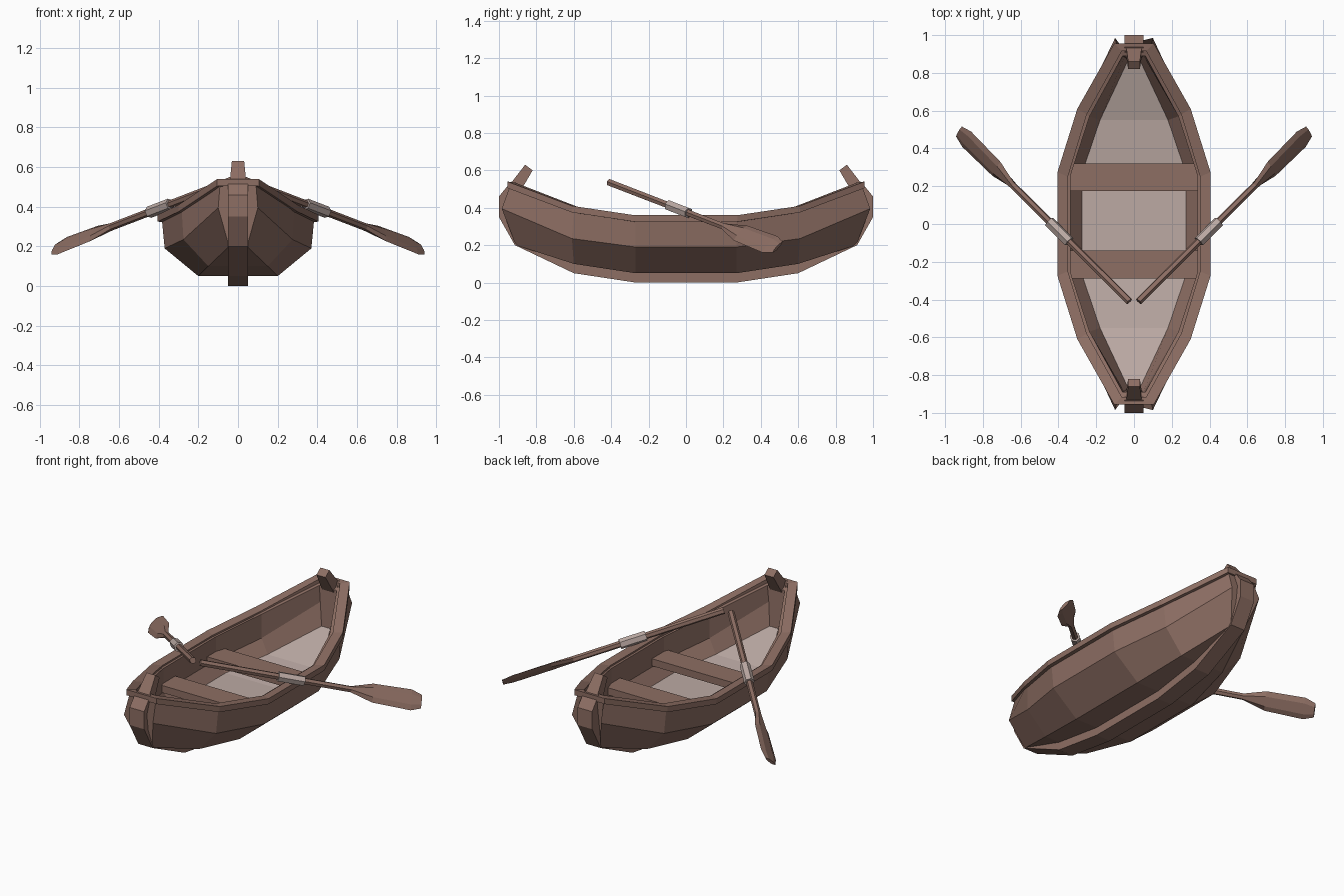
import bpy, bmesh, math
from mathutils import Vector

if "Cube" in bpy.data.objects:
    bpy.data.objects.remove(bpy.data.objects["Cube"])


def material(name, r, g, b):
    lin = [((c / 255 + 0.055) / 1.055) ** 2.4 for c in (r, g, b)]
    m = bpy.data.materials.new(name)
    m.diffuse_color = (*lin, 1)
    m.use_nodes = True
    m.node_tree.nodes["Principled BSDF"].inputs["Base Color"].default_value = m.diffuse_color
    return m


WOOD = material("brown wood", 141, 110, 99)
PALE = material("pale wood", 188, 170, 164)


def finish(bm, name, *mats):
    bmesh.ops.recalc_face_normals(bm, faces=bm.faces)
    me = bpy.data.meshes.new(name)
    bm.to_mesh(me)
    bm.free()
    for m in mats:
        me.materials.append(m)
    ob = bpy.data.objects.new(name, me)
    bpy.context.collection.objects.link(ob)
    return ob


def skin(rings, closed=False):
    """Join equal-sized closed rings with quads; returns bmesh and vertex rings."""
    bm = bmesh.new()
    vr = [[bm.verts.new(p) for p in r] for r in rings]
    n, k = len(vr), len(vr[0])
    for i in range(n if closed else n - 1):
        a, b = vr[i], vr[(i + 1) % n]
        for j in range(k):
            f = bm.faces.new((a[j], a[(j + 1) % k], b[(j + 1) % k], b[j]))
            f.tag = (j == k // 2 - 1)
    return bm, vr


def loft(name, mat, rings, closed=False):
    bm, vr = skin(rings, closed)
    if not closed:
        bm.faces.new(vr[0])
        bm.faces.new(vr[-1])
    return finish(bm, name, mat)


def both_ends(stations):
    """Mirror stations from midship to the other end of the boat."""
    back = [[(x, -y, z) for x, y, z in s] for s in reversed(stations)]
    return back + stations


# Hull: bottom, chine, sheer outside, then sheer, chine, floor inside
half = [
    [(.20, .27, .05), (.37, .27, .19), (.385, .27, .345),
     (.335, .26, .345), (.335, .26, .20), (.275, .27, .13)],
    [(.15, .60, .10), (.275, .61, .235), (.285, .60, .395),
     (.235, .57, .395), (.235, .57, .245), (.18, .55, .165)],
    [(.045, .91, .20), (.10, .985, .395), (.09, .94, .52),
     (.06, .89, .50), (.05, .89, .40), (.03, .87, .26)],
]
rings = [s + [(-x, y, z) for x, y, z in reversed(s)] for s in both_ends(half)]
bm, vr = skin(rings)
for f in bm.faces:
    # the strip between the two floor points is the pale floor
    f.material_index = 1 if all(
        any(v is r[5] or v is r[6] for r in vr) for v in f.verts) else 0
for r in (vr[0], vr[-1]):
    bm.faces.new((r[0], r[1], r[2], r[9], r[10], r[11]))
    bm.faces.new((r[2], r[3], r[8], r[9]))
    bm.faces.new((r[3], r[4], r[5], r[6], r[7], r[8]))
finish(bm, "hull", WOOD, PALE)

# Gunwale rail: closed loop with a rectangular section
rail = [(.405, .275, .35, .25, .36), (.30, .61, .25, .58, .41),
        (.105, .955, .065, .915, .54)]
corners = [(sx, sy, p) for sx, sy, seq in
           ((1, 1, rail), (-1, 1, rail[::-1]), (-1, -1, rail), (1, -1, rail[::-1]))
           for p in seq]
loft("gunwale_rail", WOOD,
     [[(sx * p[0], sy * p[1], p[4]), (sx * p[2], sy * p[3], p[4] - .005),
       (sx * p[2], sy * p[3], p[4] - .04), (sx * p[0], sy * p[1], p[4] - .035)]
      for sx, sy, p in corners], closed=True)

# Keel and stems: outer and inner (y, z) points, extruded across x
keel = [((.27, 0), (.27, .06)), ((.60, .05), (.58, .12)), ((.915, .20), (.88, .24)),
        ((1.0, .35), (.93, .38)), ((1.0, .46), (.93, .42)), ((.935, .54), (.89, .49))]
sections = [[(-.05, *o), (.05, *o), (.05, *i), (-.05, *i)] for o, i in keel]
loft("keel", WOOD, both_ends(sections))

# Raked stem posts at both ends
for s, name in ((-1, "bow_post"), (1, "stern_post")):
    loft(name, WOOD, [[(-w, s * y0, z0), (w, s * y0, z0), (w, s * y1, z1), (-w, s * y1, z1)]
                      for w, y0, z0, y1, z1 in
                      ((.042, .945, .52, .89, .48), (.031, .86, .63, .82, .60))])

# Seats
for name, y in (("rear_seat", .247), ("front_seat", -.215)):
    bm = bmesh.new()
    bmesh.ops.create_cube(bm, size=1)
    for v in bm.verts:
        v.co = (v.co.x * .675, y + v.co.y * .147, .23 + v.co.z * .045)
    finish(bm, name, WOOD)

# Oars: rings along the shaft as (distance, half width, half thickness)
for s, side in ((1, "right"), (-1, "left")):
    start = Vector((.025, -.41, .535))
    d = (Vector((.922, .485, .19)) - start).normalized()
    h = Vector((-d.y, d.x, 0)).normalized()
    u = d.cross(h)
    if u.z < 0:
        u = -u
    wide, thin = (h + u).normalized(), (h - u).normalized()

    def oar_part(name, mat, profile):
        out = []
        for t, w, k in profile:
            ring = []
            for j in range(6):
                a = j * math.pi / 3
                p = start + d * t + wide * (w * math.cos(a)) + thin * (k * math.sin(a))
                ring.append((s * p.x, p.y, p.z))
            out.append(ring)
        loft(name, mat, out)

    oar_part(side + "_oar", WOOD,
             [(0, .02, .02), (.90, .019, .019), (1.03, .058, .014),
              (1.26, .064, .011), (1.32, .042, .009)])
    oar_part(side + "_oar_grip", PALE, [(.465, .03, .03), (.62, .03, .03)])
